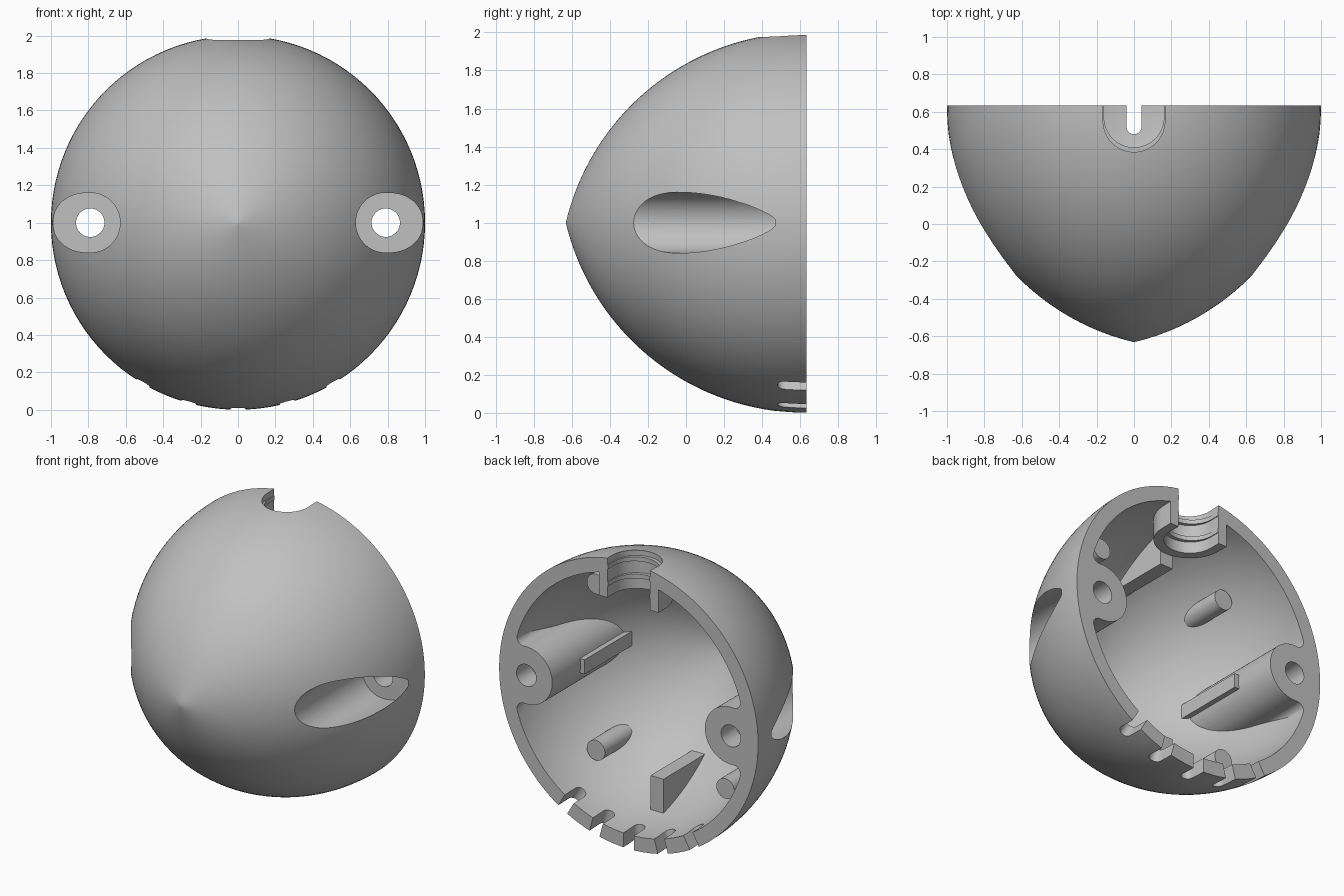
import bpy, bmesh
from math import sin, cos, pi, sqrt, atan2, radians
from mathutils import Matrix, Vector

cube = bpy.data.objects.get("Cube")
if cube:
    bpy.data.objects.remove(cube)

BACK = 0.633            # y of the open rim
AXIS = Matrix.Translation((0, 0, 1))


def loft(name, rings, matrix=AXIS):
    """Closed solid through rings of equal point count."""
    bm = bmesh.new()
    loops = [[bm.verts.new(matrix @ Vector(p)) for p in ring] for ring in rings]
    n = len(loops[0])
    for a, b in zip(loops, loops[1:]):
        for i in range(n):
            j = (i + 1) % n
            bm.faces.new((a[i], a[j], b[j], b[i]))
    bm.faces.new(loops[0])
    bm.faces.new(loops[-1][::-1])
    bmesh.ops.recalc_face_normals(bm, faces=bm.faces)
    mesh = bpy.data.meshes.new(name)
    bm.to_mesh(mesh)
    bm.free()
    ob = bpy.data.objects.new(name, mesh)
    bpy.context.collection.objects.link(ob)
    return ob


def along_y(name, profile, y0, y1):
    return loft(name, [[(x, y, z) for x, z in profile] for y in (y0, y1)])


def arc(cx, cy, r, a0, a1, n):
    return [(cx + r * cos(a0 + (a1 - a0) * i / n),
             cy + r * sin(a0 + (a1 - a0) * i / n)) for i in range(n + 1)]


def circle(cx, cy, r, n=48):
    return arc(cx, cy, r, 0, 2 * pi, n)[:-1]


def u_shape(r, cy, n=32):
    """Rounded front end, open towards the back."""
    return arc(0, cy, r, pi, 2 * pi, n) + [(r, 1), (-r, 1)]


def subtract(target, cutter):
    cutter.hide_render = True
    mod = target.modifiers.new("cut", 'BOOLEAN')
    mod.operation = 'DIFFERENCE'
    mod.solver = 'EXACT'
    mod.object = cutter
    bpy.context.view_layer.objects.active = target
    bpy.ops.object.modifier_apply(modifier=mod.name)
    bpy.data.objects.remove(cutter)


def ogive(name, radius, tail=None, seg=112, steps=40):
    """Pointed dome swept round the y axis."""
    a_tip = atan2(0.302, sqrt(radius ** 2 - 0.302 ** 2))
    rows = [(BACK - radius * cos(a), radius * sin(a) - 0.3)
            for a in (a_tip + (pi / 2 - a_tip) * i / steps for i in range(steps + 1))]
    if tail:
        rows.append((tail, rows[-1][1]))
    return loft(name, [[(x, y, z) for x, z in circle(0, 0, r, seg)] for y, r in rows])


shell = ogive("dome_shell", 1.3)
cavity = ogive("cavity", 1.2, tail=0.8)

# Screw bosses, blended into the wall with concave fillets
BX, BR, WALL, F = 0.79, 0.2, 0.9, 0.05
fx = ((WALL - F) ** 2 - (BR + F) ** 2 + BX ** 2) / (2 * BX)
fz = sqrt((WALL - F) ** 2 - fx ** 2)
to_boss, outward = atan2(-fz, BX - fx), atan2(fz, fx)
half = arc(BX, 0, BR, pi, to_boss + pi, 20) + arc(fx, fz, F, to_boss, outward, 10)[1:]
half.append((half[-1][0] * 1.3, half[-1][1] * 1.3))
boss = half + [(x, -z) for x, z in half[:0:-1]]
for s in (1, -1):
    subtract(cavity, along_y("boss", [(s * x, z) for x, z in boss], -0.6, 1))

# Four inner ribs, one on each boss and one at top and bottom
for k in range(4):
    inner = 0.56 if k % 2 == 0 else 0.62
    turn = AXIS @ Matrix.Rotation(k * pi / 2, 4, 'Y')
    rib = [(inner, -0.05), (1.2, -0.05), (1.2, 0.05), (inner, 0.05)]
    subtract(cavity, loft("rib", [[(x, y, z) for x, z in rib] for y in (-0.5, 0.32)], turn))

# Four locating pins on the wall
for sx in (1, -1):
    for sz in (1, -1):
        subtract(cavity, along_y("pin", circle(sx * 0.5, sz * 0.58, 0.07, 32), -0.3, 0.28))

# Collar around the top opening
collar = u_shape(0.23, 0.55)
subtract(cavity, loft("collar", [[(x, y, z) for x, y in collar] for z in (0.71, 1.3)]))

subtract(shell, cavity)

# Top opening with two thin retaining ridges
WIDE, TIGHT = (0.165, 0.55), (0.16, 0.57)
levels = [(0.55, WIDE)]
for z in (0.79, 0.91):
    levels += [(z, WIDE), (z, TIGHT), (z + 0.03, TIGHT), (z + 0.03, WIDE)]
levels.append((1.3, WIDE))
subtract(shell, loft("top_opening", [[(x, y, z) for x, y in u_shape(*p)] for z, p in levels]))

# Side pockets and their screw holes
pocket = arc(BX, 0, 0.16, pi / 2, 3 * pi / 2, 32)
for i in range(1, 32):
    a = -pi / 2 + pi * i / 32
    pocket.append((BX + 0.2 * cos(a) ** 0.85, 0.16 * sin(a)))
for s in (1, -1):
    subtract(shell, along_y("pocket", [(s * x, z) for x, z in pocket], -0.8, 0.47))
    subtract(shell, along_y("screw_hole", circle(s * BX, 0, 0.076), 0.4, 0.8))

# Vent slots along the bottom of the rim
slot = u_shape(0.04, 0.52, 16)
for k in range(-2, 3):
    turn = AXIS @ Matrix.Rotation(pi + radians(15.3 * k), 4, 'Y')
    subtract(shell, loft("slot", [[(x, y, z) for x, y in slot] for z in (0.78, 1.2)], turn))

# Finish
grey = bpy.data.materials.new("plain_grey")
grey.use_nodes = True
colour = (0.53, 0.53, 0.53, 1)
grey.diffuse_color = colour
grey.node_tree.nodes["Principled BSDF"].inputs["Base Color"].default_value = colour
shell.data.materials.clear()
shell.data.materials.append(grey)
for poly in shell.data.polygons:
    poly.material_index = 0
bpy.ops.object.select_all(action='DESELECT')
shell.select_set(True)
bpy.context.view_layer.objects.active = shell
bpy.ops.object.shade_smooth_by_angle(angle=radians(30))
